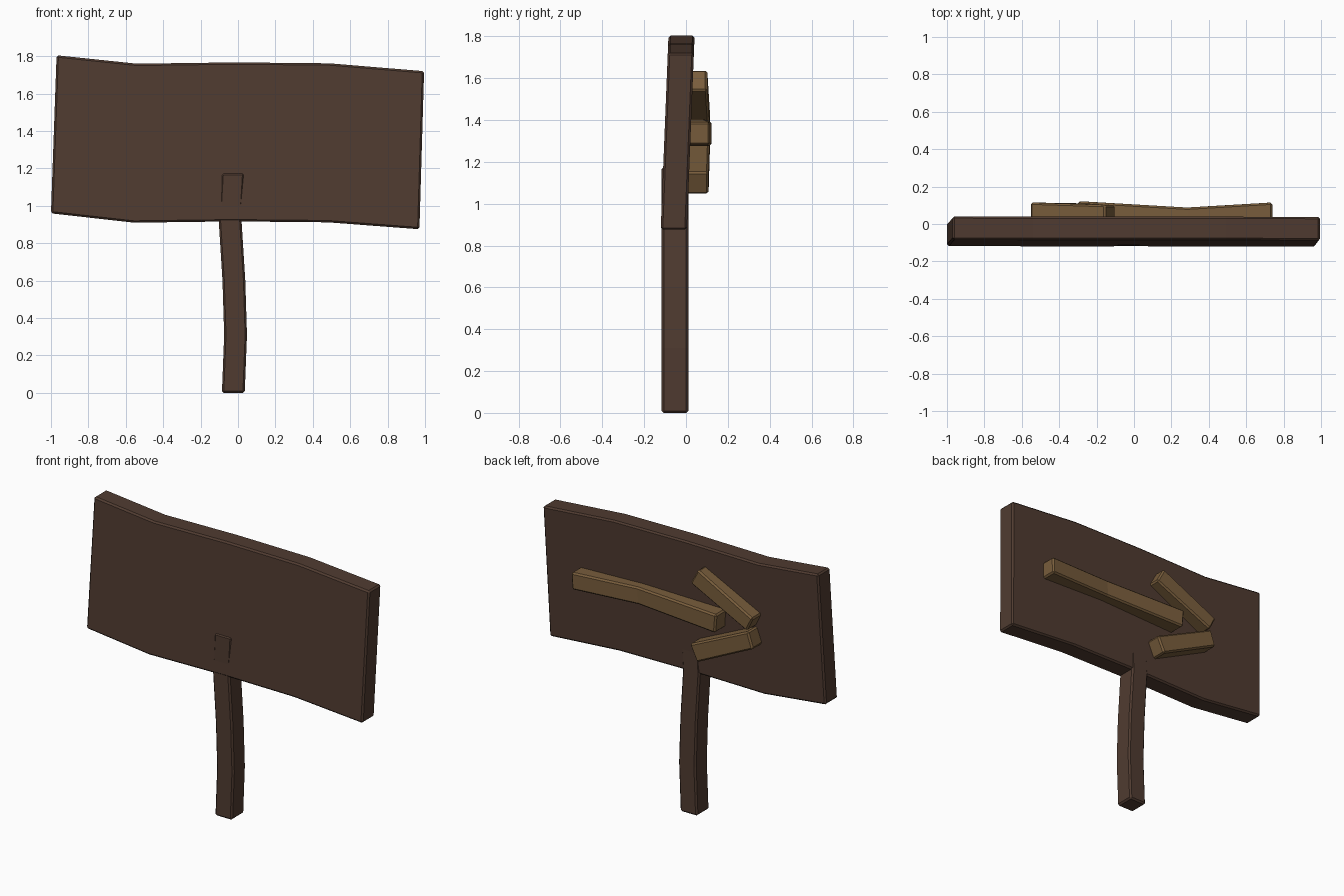
import bpy, bmesh

if "Cube" in bpy.data.objects:
    bpy.data.objects.remove(bpy.data.objects["Cube"])


def material(name, rgb):
    m = bpy.data.materials.new(name)
    m.diffuse_color = (*rgb, 1)
    m.use_nodes = True
    m.node_tree.nodes["Principled BSDF"].inputs["Base Color"].default_value = m.diffuse_color
    return m


DARK = material("dark_wood", (0.08, 0.044, 0.03))
LIGHT = material("light_wood", (0.19, 0.11, 0.045))


def loft(name, sections, mat, bevel=0.01):
    """Bridge four-cornered sections into a plank with chamfered edges."""
    bm = bmesh.new()
    rings = [[bm.verts.new(p) for p in s] for s in sections]
    for a, b in zip(rings, rings[1:]):
        for i in range(4):
            j = (i + 1) % 4
            bm.faces.new((a[i], a[j], b[j], b[i]))
    bm.faces.new(rings[0])
    bm.faces.new(rings[-1])
    bmesh.ops.recalc_face_normals(bm, faces=bm.faces)
    me = bpy.data.meshes.new(name)
    bm.to_mesh(me)
    bm.free()
    me.materials.append(mat)
    ob = bpy.data.objects.new(name, me)
    bpy.context.collection.objects.link(ob)
    mod = ob.modifiers.new("chamfer", 'BEVEL')
    mod.width = bevel
    mod.segments = 1
    mod.limit_method = 'ANGLE'
    mod.angle_limit = 0.8
    return ob


# Sign board, bent along its length and leaning slightly back
def board_section(xb, zb, xt, zt):
    def front(z):
        return -0.121 + 0.04 * (z - 0.875)
    return [(xb, front(zb), zb), (xt, front(zt), zt),
            (xt, front(zt) + 0.125, zt), (xb, front(zb) + 0.125, zb)]


loft("sign_board", [board_section(*s) for s in (
    (-1.0, 0.96, -0.97, 1.805), (-0.555, 0.91, -0.54, 1.76),
    (-0.03, 0.917, -0.02, 1.767), (0.48, 0.912, 0.49, 1.762),
    (0.97, 0.875, 0.995, 1.72))], DARK)

# Crooked post
loft("post", [[(x - 0.061, -0.116, z), (x + 0.061, -0.116, z),
               (x + 0.061, 0.011, z), (x - 0.061, 0.011, z)]
              for x, z in ((-0.025, 0), (-0.013, 0.31), (-0.022, 0.6),
                           (-0.042, 0.92), (-0.027, 1.175))], DARK)


# Arrow planks on the back: each station is lower xz, upper xz, back y
def arrow_plank(name, stations):
    loft(name, [[(xl, -0.01, zl), (xu, -0.01, zu), (xu, y, zu), (xl, y, zl)]
                for xl, zl, xu, zu, y in stations], LIGHT)


arrow_plank("arrow_shaft", [(0.735, 1.28, 0.74, 1.39, 0.115),
                            (0.28, 1.295, 0.285, 1.405, 0.088),
                            (-0.29, 1.275, -0.30, 1.395, 0.122)])
arrow_plank("arrow_head_upper", [(-0.10, 1.54, -0.155, 1.64, 0.102),
                                 (-0.51, 1.345, -0.555, 1.435, 0.115)])
arrow_plank("arrow_head_lower", [(-0.15, 1.045, -0.10, 1.15, 0.108),
                                 (-0.555, 1.24, -0.52, 1.345, 0.114)])
